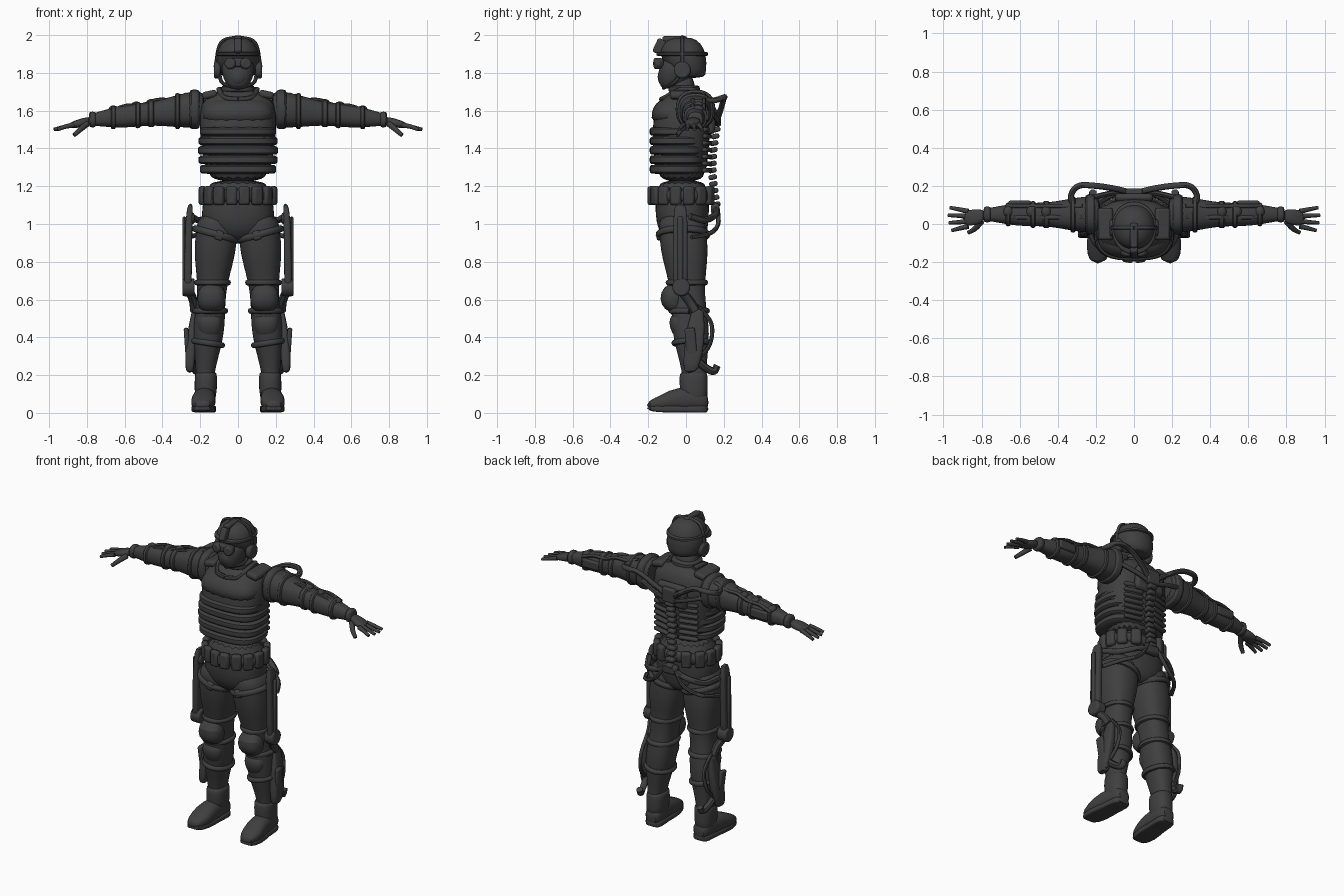
import bpy, bmesh
from math import sin, cos, tau, pi, radians, copysign
from mathutils import Vector, Matrix

cube = bpy.data.objects.get("Cube")
if cube:
    bpy.data.objects.remove(cube)

charcoal = bpy.data.materials.new("charcoal")
charcoal.use_nodes = True
grey = (.05, .05, .05, 1)
charcoal.diffuse_color = grey
charcoal.node_tree.nodes["Principled BSDF"].inputs["Base Color"].default_value = grey


def finish(name, bm, mirror, bevel=0, smooth=False):
    bmesh.ops.recalc_face_normals(bm, faces=bm.faces)
    mesh = bpy.data.meshes.new(name)
    bm.to_mesh(mesh)
    bm.free()
    mesh.materials.append(charcoal)
    part = bpy.data.objects.new(name, mesh)
    bpy.context.collection.objects.link(part)
    if mirror:
        part.modifiers.new("mirror", "MIRROR").use_mirror_merge = False
    if bevel:
        rounding = part.modifiers.new("bevel", "BEVEL")
        rounding.width, rounding.segments = bevel, 2
    if smooth:
        part.modifiers.new("smooth", "SUBSURF")
    bpy.ops.object.select_all(action="DESELECT")
    bpy.context.view_layer.objects.active = part
    part.select_set(True)
    bpy.ops.object.shade_smooth_by_angle(angle=radians(45))


def skin(rings):
    """Join rings of points into a closed, capped body."""
    bm = bmesh.new()
    loops = [[bm.verts.new(point) for point in ring] for ring in rings]
    for low, high in zip(loops, loops[1:]):
        for i in range(len(low)):
            bm.faces.new((low[i - 1], low[i], high[i], high[i - 1]))
    bm.faces.new(loops[0])
    bm.faces.new(loops[-1])
    return bm


def loft(name, rows, axis="z", mirror=False, power=2.4, sides=20):
    """Each row is a centre x, y, z and two half widths across the axis."""
    rings = []
    for x, y, z, wide, deep in rows:
        ring = []
        for i in range(sides):
            c, s = cos(tau * i / sides), sin(tau * i / sides)
            u = wide * copysign(abs(c) ** (2 / power), c)
            v = deep * copysign(abs(s) ** (2 / power), s)
            offset = {"z": (u, v, 0), "x": (0, u, v), "y": (u, 0, v)}[axis]
            ring.append(Vector((x, y, z)) + Vector(offset))
        rings.append(ring)
    finish(name, skin(rings), mirror, smooth=True)


def band(name, row, half, axis="z", mirror=False, power=2.4):
    """Rounded ring of material around a body section."""
    x, y, z, wide, deep = row
    step = Vector([half * (letter == axis) for letter in "xyz"])
    rows = []
    for along, inset in ((-1, .01), (-.7, 0), (.7, 0), (1, .01)):
        rows.append((*(Vector((x, y, z)) + step * along), wide - inset, deep - inset))
    loft(name, rows, axis, mirror, power)


def tube(name, points, radius, mirror=True, taper=1, steps=6, sides=8):
    """Round tube along a smooth curve through the points."""
    p = [Vector(point) for point in points]
    p = [2 * p[0] - p[1]] + p + [2 * p[-1] - p[-2]]
    path = []
    for a, b, c, d in zip(p, p[1:], p[2:], p[3:]):
        for t in (step / steps for step in range(steps)):
            tangent_in, tangent_out = (c - a) / 2, (d - b) / 2
            path.append(b + tangent_in * t + (3 * (c - b) - 2 * tangent_in - tangent_out) * t ** 2
                        + (2 * (b - c) + tangent_in + tangent_out) * t ** 3)
    path.append(p[-2])
    rings, side, previous = [], None, None
    for k, point in enumerate(path):
        ahead = (path[min(k + 1, len(path) - 1)] - path[max(k - 1, 0)]).normalized()
        side = previous.rotation_difference(ahead) @ side if previous else ahead.orthogonal().normalized()
        previous, other = ahead, ahead.cross(side)
        r = radius * (1 + (taper - 1) * k / (len(path) - 1))
        rings.append([point + r * (cos(tau * i / sides) * side + sin(tau * i / sides) * other)
                      for i in range(sides)])
    finish(name, skin(rings), mirror)


def solid(name, kind, place, size, turn=(0, 0, 0), mirror=True, bevel=.01):
    """Box, ball or drum (round about its own z) of a full size."""
    bm = bmesh.new()
    if kind == "box":
        bmesh.ops.create_cube(bm, size=1)
    elif kind == "ball":
        bmesh.ops.create_uvsphere(bm, u_segments=24, v_segments=14, radius=.5)
        bevel = 0
    else:
        bmesh.ops.create_cone(bm, cap_ends=True, segments=20, radius1=.5, radius2=.5, depth=1)
    spin = Matrix.Identity(4)
    for letter, degrees in zip("XYZ", turn):
        spin = Matrix.Rotation(radians(degrees), 4, letter) @ spin
    bm.transform(Matrix.Translation(place) @ spin @ Matrix.Diagonal((*size, 1)))
    finish(name, bm, mirror, bevel)


def leg_section(z, extra=0):
    """Leaning leg that swells at the calf and the thigh."""
    wide = .045 + .065 * z + .01 * cos(tau * (z - .42) / .45) + extra
    return .19 - .08 * z, .06 - .08 * z, z, wide, wide + .015


def arm_section(x, extra=0):
    """Drooping arm that swells at the forearm and the shoulder."""
    wide = .115 - .1 * x + .006 * cos(tau * (x - .62) / .35) + extra
    return x, .05, 1.63 - .1 * x, wide, wide


# Head, helmet and goggles
loft("neck", [(0, 0, 1.64, .08, .08), (0, -.02, 1.7, .07, .065), (0, -.02, 1.8, .065, .065)])
loft("face", [(0, -.08, 1.715, .04, .05), (0, -.07, 1.74, .065, .07),
              (0, -.05, 1.8, .09, .1), (0, -.03, 1.9, .09, .1)])
loft("helmet", [(0, .03, 1.77, .08, .07), (0, .01, 1.81, .11, .1), (0, -.02, 1.9, .12, .13),
                (0, -.02, 1.96, .09, .1), (0, -.02, 1.99, .04, .05)], power=2.1)
band("helmet_rim", (0, -.02, 1.9, .12, .14), .012, power=2.1)
solid("helmet_mount", "box", (0, -.14, 1.94), (.04, .05, .08), (-25, 0, 0), mirror=False)
solid("helmet_ridge", "box", (0, -.06, 1.98), (.04, .13, .03), mirror=False)
tube("helmet_band", [(.12, -.02, 1.83), (.09, -.02, 1.96), (0, -.02, 1.99)], .01)
solid("goggle_lens", "drum", (.04, -.15, 1.85), (.06, .06, .04), (90, 0, 12))
solid("goggle_bridge", "box", (0, -.14, 1.855), (.13, .04, .045), mirror=False)
solid("face_mask", "ball", (0, -.1, 1.78), (.11, .1, .12), mirror=False)
solid("ear_cup", "drum", (.11, -.02, 1.815), (.09, .09, .035), (0, 90, 0))
tube("chin_strap", [(.1, -.02, 1.8), (.08, -.07, 1.745), (0, -.12, 1.72)], .01)

# Torso and armour vest
loft("torso", [(0, -.02, 1.2, .16, .13), (0, -.03, 1.4, .2, .15), (0, -.02, 1.6, .21, .16),
               (0, 0, 1.67, .18, .12), (0, 0, 1.72, .08, .08)], power=2.6)
for i in range(5):
    bulge = .01 * sin(i * pi / 4)
    band("vest_band", (0, -.045, 1.29 + i * .05, .205 + bulge, .15), .026, power=2.8)
loft("chest_plate", [(0, -.05, 1.52, .2, .14), (0, -.04, 1.6, .2, .145),
                     (0, -.04, 1.64, .17, .12), (0, -.03, 1.67, .13, .09)], power=2.8)
tube("vest_neckline", [(0, -.13, 1.66), (.07, -.11, 1.67), (.1, -.03, 1.71), (.09, .05, 1.71)], .014)
solid("shoulder_strap", "box", (.15, 0, 1.685), (.08, .17, .04), (0, 12, 0), bevel=.015)
band("collar", (0, -.01, 1.715, .09, .085), .02)

# Arms with shoulder yokes and cuffs
loft("arm", [arm_section(.17 + .07 * i) for i in range(10)], "x", mirror=True)
for x, half in ((.23, .03), (.32, .015), (.46, .02), (.53, .015), (.66, .015), (.77, .02)):
    band("arm_cuff", arm_section(x, .01), half, "x", mirror=True)

# Hands
loft("palm", [(.78, .045, 1.545, .03, .025), (.83, .035, 1.535, .045, .025),
              (.9, .03, 1.52, .04, .015)], "x", mirror=True)
for i in range(4):
    root, spread = .066 - i * .026, .01 - i * .007
    tip = .96 + .016 * sin(i + .4)
    tube("finger", [(.87, root, 1.525), (.915, root + spread, 1.515), (tip, root + 2 * spread, 1.5)],
         .014, taper=.65)
tube("thumb", [(.8, .015, 1.53), (.835, -.025, 1.5), (.868, -.045, 1.47)], .017, taper=.65)

# Powered arm frame and hoses
for x in (.3, .46, .54, .66):
    solid("arm_joint", "ball", (x, .065, 1.72 - .17 * x), (.05, .06, .04))
for y in (.035, .095):
    cable = [(.27 + .08 * i, y, 1.68 - .015 * i + .006 * cos(i * pi)) for i in range(6)]
    tube("arm_cable", cable, .011)
solid("forearm_unit", "box", (.6, .11, 1.575), (.12, .025, .055))
tube("shoulder_hose", [(.02, .165, 1.55), (.1, .185, 1.61), (.2, .2, 1.665), (.29, .2, 1.67),
                       (.33, .15, 1.655), (.315, .09, 1.66)], .016)
tube("lower_shoulder_rod", [(.03, .165, 1.53), (.13, .16, 1.56), (.32, .11, 1.62)], .014)

# Back frame and spine
solid("back_plate", "box", (0, .135, 1.55), (.2, .045, .15), (-4, 0, 0), mirror=False, bevel=.02)
solid("upper_back_block", "box", (0, .165, 1.56), (.09, .04, .09), mirror=False)
for i in range(12):
    z = 1.5 - i * .036
    y = .16 - .02 * sin(i * pi / 11)
    solid("spine_link", "box", (0, y, z), (.06 - .01 * (i % 2), .045, .027), (12, 0, 0), mirror=False)
    if i < 7:
        solid("back_rib", "box", (.095, .11, z), (.12, .03, .024), (0, 0, -14))

# Pelvis, belt and pouches
loft("pelvis", [(0, -.02, 1.25, .17, .14), (0, -.02, 1.1, .19, .145), (0, -.02, 1, .2, .14),
                (0, -.01, .94, .14, .12), (0, 0, .9, .06, .08)])
band("belt", (0, -.02, 1.15, .2, .16), .035)
for degrees in (-80, -58, -36, -12, 12, 36, 62):
    t = radians(degrees)
    solid("belt_pouch", "box", (.19 * cos(t), -.02 + .165 * sin(t), 1.15),
          (.04, .06, .1), (0, 0, degrees), bevel=.014)
solid("belt_buckle", "box", (0, -.185, 1.15), (.06, .025, .06), mirror=False)

# Hip frame
solid("hip_hub", "box", (0, .155, 1.08), (.1, .045, .06), mirror=False, bevel=.015)
tube("hip_arm", [(.02, .16, 1.08), (.11, .155, 1.05), (.2, .1, 1.02), (.25, .02, 1.04)], .018)
tube("hip_hose", [(.03, .165, 1.1), (.1, .17, 1), (.2, .125, .95), (.26, .03, .93)], .012)

# Legs and straps
loft("leg", [leg_section(.1 + .08 * i) for i in range(13)], mirror=True)
for name, height, tilt, radius in (("thigh_strap", .945, .03, .019), ("upper_knee_strap", .69, 0, .016),
                                   ("lower_knee_strap", .54, 0, .016), ("calf_strap", .37, .012, .016)):
    x, y, z, wide, deep = leg_section(height)
    turns = [tau * k / 12 for k in range(13)]
    tube(name, [(x + wide * cos(t), y + deep * sin(t), z + tilt * cos(t)) for t in turns], radius, steps=3)
solid("thigh_clip", "box", (.1, -.14, .94), (.045, .03, .05), (0, -15, 0))

# Knee and shin pads
loft("knee_pad", [(.14, -.05, .53, .05, .04), (.14, -.07, .57, .075, .065),
                  (.14, -.07, .64, .08, .07), (.14, -.05, .69, .04, .04)], mirror=True)
loft("shin_pad", [(.15, -.01, .38, .03, .03), (.15, -.025, .42, .06, .05),
                  (.15, -.035, .48, .07, .06), (.15, -.03, .53, .06, .045)], mirror=True)

# Thigh rails and knee motors
loft("thigh_rail", [(.265, -.03, .64, .02, .035), (.265, -.03, .72, .02, .04),
                    (.26, -.03, 1.06, .02, .04), (.25, -.03, 1.11, .01, .025)], mirror=True, power=4)
solid("thigh_piston", "box", (.284, -.03, .86), (.02, .03, .36))
solid("hip_pivot", "drum", (.25, -.03, 1.03), (.06, .06, .04), (0, 90, 0))
solid("knee_motor", "drum", (.262, -.025, .665), (.095, .095, .065), (0, 90, 0))
tube("knee_link", [(.255, -.02, .64), (.235, .02, .59), (.23, .05, .54)], .024)

# Shin braces with heel spurs
loft("shin_brace", [(.255, .02, .21, .02, .03), (.255, .03, .26, .025, .045),
                    (.25, .045, .36, .03, .055), (.225, .065, .58, .015, .035)], mirror=True, power=3.5)
solid("shin_cover", "box", (.268, .03, .34), (.025, .055, .22), (6, 4, 0))
tube("heel_spur", [(.245, .03, .31), (.235, .09, .25), (.22, .145, .22), (.215, .165, .25)], .02)
tube("calf_hose", [(.23, .07, .56), (.225, .135, .47), (.235, .125, .36), (.245, .06, .28)], .011)

# Boots
loft("boot_shaft", [(.175, .045, .04, .055, .07), (.17, .04, .13, .06, .075),
                    (.17, .04, .2, .06, .075), (.17, .04, .22, .055, .07)], mirror=True)
loft("boot_foot", [(.17, .12, .055, .04, .035), (.17, .09, .07, .055, .06), (.18, -.05, .075, .06, .065),
                   (.185, -.12, .055, .07, .045), (.19, -.21, .04, .04, .02)], "y", mirror=True)
loft("boot_sole", [(.17, .12, .02, .04, .02), (.17, .08, .02, .06, .02), (.175, 0, .02, .055, .016),
                   (.185, -.11, .02, .07, .02), (.19, -.21, .025, .045, .015)], "y", mirror=True, power=5)
